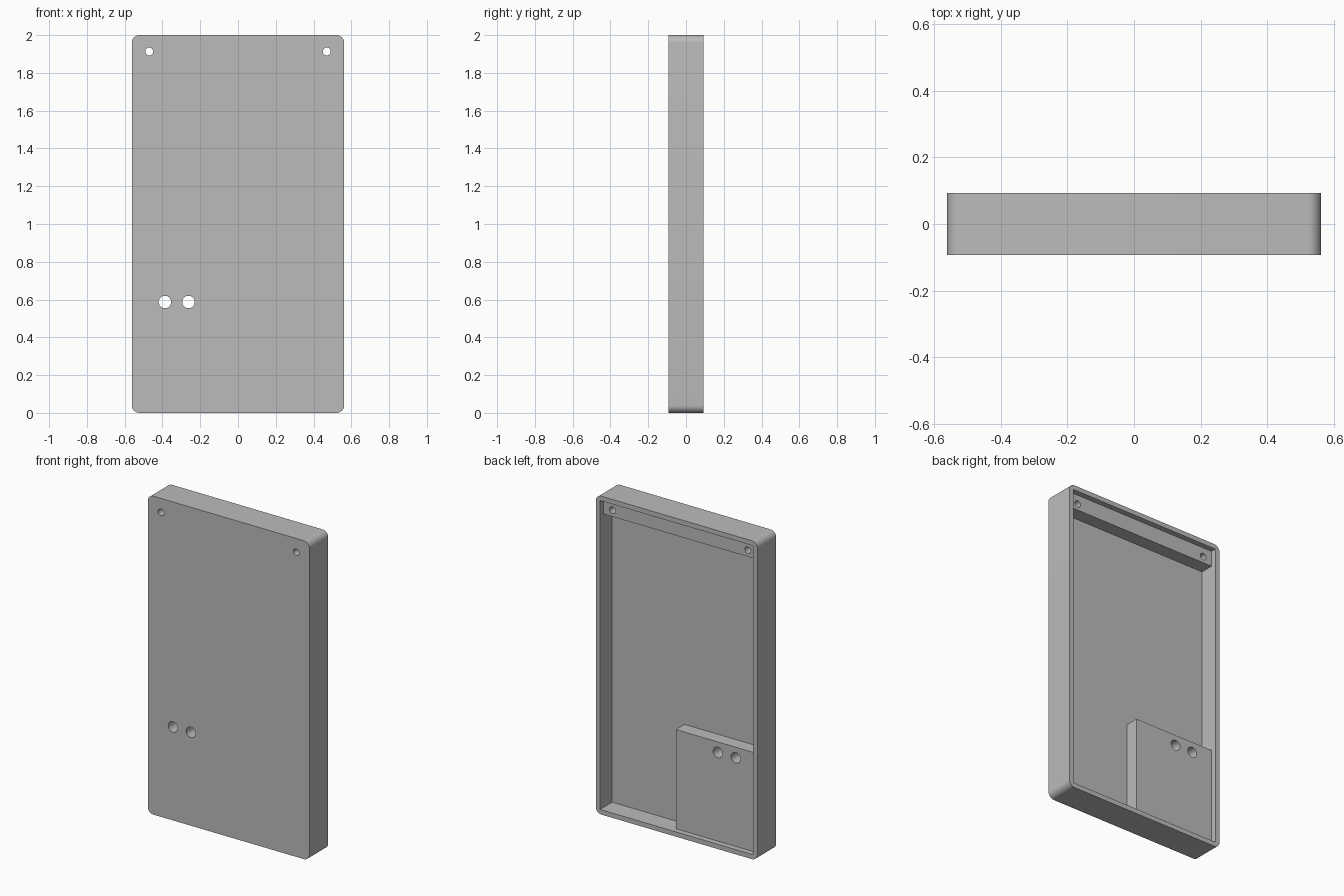
import bpy, bmesh, math
from mathutils import Matrix, Vector

cube = bpy.data.objects.get("Cube")
if cube:
    bpy.data.objects.remove(cube, do_unlink=True)

grey = bpy.data.materials.new("plain grey")
grey.use_nodes = True
grey.diffuse_color = (0.5, 0.5, 0.5, 1)
grey.node_tree.nodes["Principled BSDF"].inputs["Base Color"].default_value = (0.5, 0.5, 0.5, 1)

HALF_W, HALF_D, HEIGHT = 0.562, 0.093, 2.0
WALL, RADIUS = 0.03, 0.04
FLOOR_Y = -0.027          # inner face of the front panel
PAD_Y = 0.058             # back face of the raised pads
LAP = 0.01                # how far pads sink into the shell


def finish(name, bm):
    mesh = bpy.data.meshes.new(name)
    bmesh.ops.recalc_face_normals(bm, faces=bm.faces)
    bm.to_mesh(mesh)
    bm.free()
    mesh.materials.append(grey)
    obj = bpy.data.objects.new(name, mesh)
    bpy.context.collection.objects.link(obj)
    return obj


def box(name, low, high, radius=0):
    """Box between two corners, with its depthwise edges rounded."""
    low, high = Vector(low), Vector(high)
    bm = bmesh.new()
    bmesh.ops.create_cube(bm, size=1, matrix=Matrix.Translation((low + high) / 2)
                          @ Matrix.Diagonal((high - low).to_4d()))
    if radius:
        edges = [e for e in bm.edges
                 if abs(e.verts[0].co.y - e.verts[1].co.y) > 0.01]
        bmesh.ops.bevel(bm, geom=edges, offset=radius, segments=8,
                        profile=0.5, affect='EDGES')
    return finish(name, bm)


def drill(name, x, z, radius):
    bm = bmesh.new()
    bmesh.ops.create_cone(bm, cap_ends=True, segments=32, radius1=radius,
                          radius2=radius, depth=1,
                          matrix=Matrix.Translation((x, 0, z))
                          @ Matrix.Rotation(math.pi / 2, 4, 'X'))
    return finish(name, bm)


def cut(obj, cutters):
    bpy.context.view_layer.objects.active = obj
    for cutter in cutters:
        mod = obj.modifiers.new("cut", 'BOOLEAN')
        mod.operation, mod.solver, mod.object = 'DIFFERENCE', 'EXACT', cutter
        bpy.ops.object.modifier_apply(modifier=mod.name)


# Open-backed shell with rounded outer corners
shell = box("case_shell", (-HALF_W, -HALF_D, 0), (HALF_W, HALF_D, HEIGHT), RADIUS)
inner_x, inner_top = HALF_W - WALL, HEIGHT - WALL
cavity = box("cavity_cutter", (-inner_x, FLOOR_Y, WALL), (inner_x, 0.5, inner_top))

# Mounting bar across the top, and raised pad in the lower corner
bar = box("mounting_bar", (-inner_x - LAP, FLOOR_Y - LAP, 1.872),
          (inner_x + LAP, PAD_Y, inner_top + LAP))
pad = box("corner_pad", (-inner_x - LAP, FLOOR_Y - LAP, WALL - LAP),
          (0.03, PAD_Y, 0.653))

# Through holes
screw_drills = [drill("screw_cutter", side * 0.47, 1.913, 0.021) for side in (-1, 1)]
pad_drills = [drill("pad_cutter", x, 0.587, 0.033) for x in (-0.387, -0.262)]

cut(shell, [cavity] + screw_drills + pad_drills)
cut(bar, screw_drills)
cut(pad, pad_drills)
for cutter in [cavity] + screw_drills + pad_drills:
    bpy.data.objects.remove(cutter, do_unlink=True)

# Smooth curved walls, keep edges sharp
for obj in (shell, bar, pad):
    bpy.ops.object.select_all(action='DESELECT')
    obj.select_set(True)
    bpy.context.view_layer.objects.active = obj
    bpy.ops.object.shade_smooth_by_angle(angle=math.radians(30))
